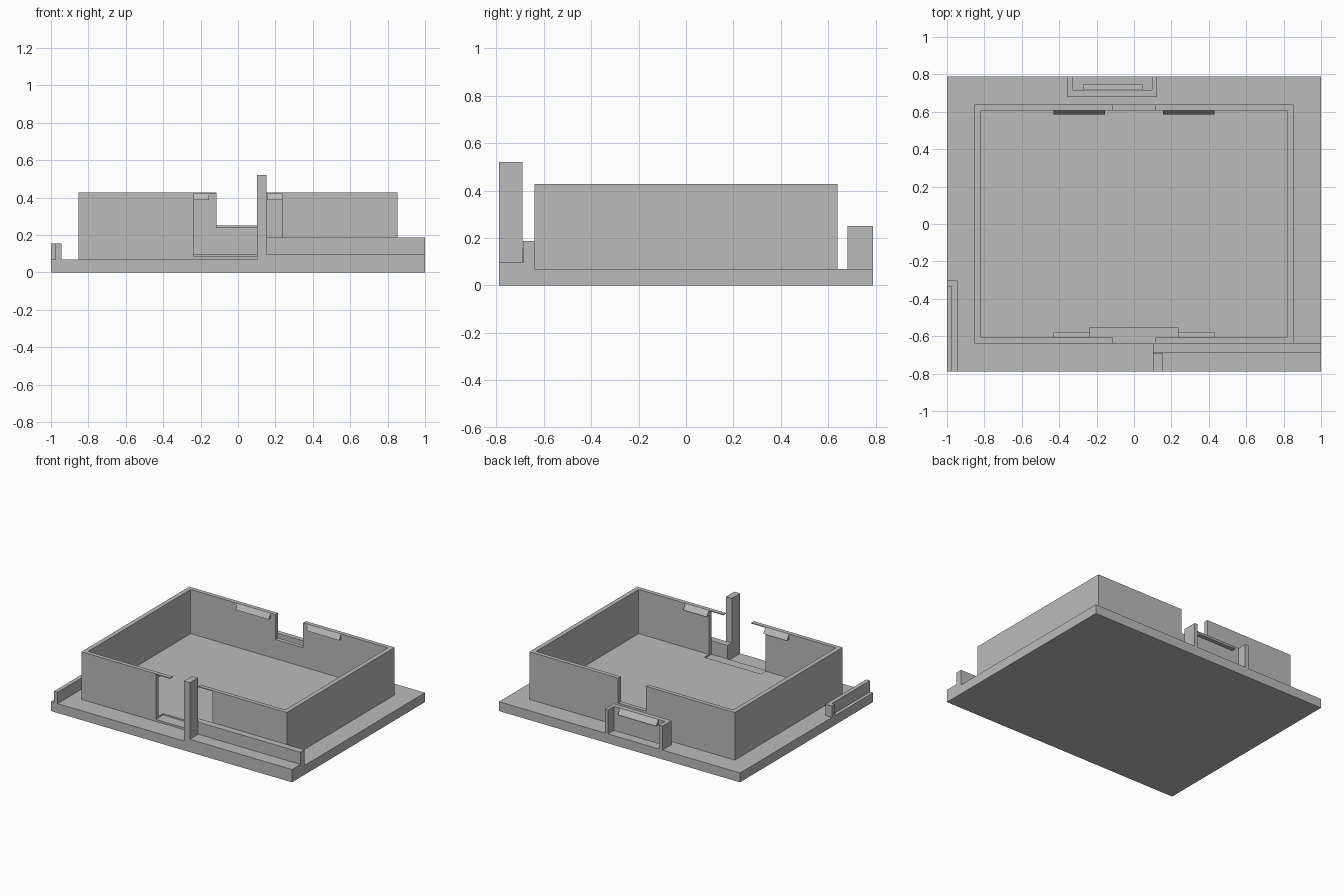
import bpy
import bmesh
from mathutils import Vector

cube = bpy.data.objects.get("Cube")
if cube:
    bpy.data.objects.remove(cube, do_unlink=True)

grey = bpy.data.materials.new("plain grey")
grey.use_nodes = True
grey.diffuse_color = (0.5, 0.5, 0.5, 1)
grey.node_tree.nodes["Principled BSDF"].inputs["Base Color"].default_value = (0.5, 0.5, 0.5, 1)


def prism(name, outline, axis, lo, hi):
    """Extrude a 2D outline along an axis; the outline holds the other two axes in order."""
    def place(p, depth):
        co = list(p)
        co.insert("xyz".index(axis), depth)
        return Vector(co)

    bm = bmesh.new()
    face = bm.faces.new([bm.verts.new(place(p, lo)) for p in outline])
    ext = bmesh.ops.extrude_face_region(bm, geom=[face], use_keep_orig=True)
    moved = [g for g in ext["geom"] if isinstance(g, bmesh.types.BMVert)]
    bmesh.ops.translate(bm, verts=moved, vec=place((0, 0), hi - lo))
    bmesh.ops.recalc_face_normals(bm, faces=bm.faces)
    mesh = bpy.data.meshes.new(name)
    bm.to_mesh(mesh)
    bm.free()
    mesh.materials.append(grey)
    obj = bpy.data.objects.new(name, mesh)
    bpy.context.collection.objects.link(obj)
    return obj


def box(name, x, y, z):
    return prism(name, [(x[0], y[0]), (x[1], y[0]), (x[1], y[1]), (x[0], y[1])], "z", *z)


def mirrored(half):
    """Complete a right-hand half outline with its mirror image in x."""
    return half + [(-x, v) for x, v in reversed(half)]


def clip(name, x, wall, tip, top):
    """Snap wedge, sloping out from the wall down to its tip."""
    prism(name, [(wall, top), (tip, top - 0.04), (wall, top - 0.04)], "x", *x)


BASE, FLOOR, SILL, TOP = 0.07, 0.096, 0.085, 0.427
OX, OY, IX, IY = 0.852, 0.639, 0.818, 0.608     # outer and inner wall limits
DOOR, SLOT = 0.235, 0.115                       # half widths of the openings
EDGE = 0.788

# Base plate
box("base_plate", (-1, 1), (-EDGE, EDGE), (0, BASE))

# Tray floor with a shallow recess behind the front opening
prism("tray_floor", mirrored([(DOOR, -0.553), (DOOR, -IY), (IX, -IY), (IX, IY)]),
      "z", BASE, FLOOR)
box("recess_floor", (-DOOR, DOOR), (-IY, -0.553), (BASE, SILL))

# Tray walls: front with a wide opening under thin lips, back with a notch
prism("front_wall", mirrored([(DOOR, SILL), (DOOR, TOP - 0.006), (SLOT, TOP - 0.006),
                              (SLOT, TOP), (OX, TOP), (OX, BASE)]), "y", -OY, -IY)
prism("back_wall", mirrored([(SLOT, 0.24), (SLOT, TOP), (OX, TOP), (OX, BASE)]), "y", IY, OY)
for side, s in (("left", 1), ("right", -1)):
    box(side + "_wall", sorted((s * IX, s * OX)), (-IY, IY), (BASE, TOP))
    clip(side + "_front_clip", sorted((s * DOOR, s * 0.43)), -IY, -0.58, TOP)
    clip(side + "_back_clip", sorted((s * 0.155, s * 0.43)), IY, 0.585, TOP)

# Stepped rail and post on the front edge
prism("front_rail", [(-EDGE, BASE), (-OY, BASE), (-OY, 0.187), (-0.688, 0.187),
                     (-0.688, FLOOR), (-EDGE, FLOOR)], "x", 0.102, 1)
box("front_post", (0.102, 0.152), (-EDGE, -0.69), (BASE, 0.52))

# Hooked rail on the right edge
prism("side_rail", [(-0.975, -EDGE), (-0.945, -EDGE), (-0.945, -0.303), (-1, -0.303),
                    (-1, -0.335), (-0.975, -0.335)], "z", BASE, 0.155)

# Bracket behind the notch, open to the back, with its clip
prism("back_bracket", [(-0.357, EDGE), (-0.357, 0.68), (0.122, 0.68), (0.122, EDGE),
                       (0.095, EDGE), (0.095, 0.717), (-0.327, 0.717), (-0.327, EDGE)],
      "z", BASE, 0.25)
clip("bracket_clip", (-0.273, 0.045), 0.717, 0.745, 0.25)
